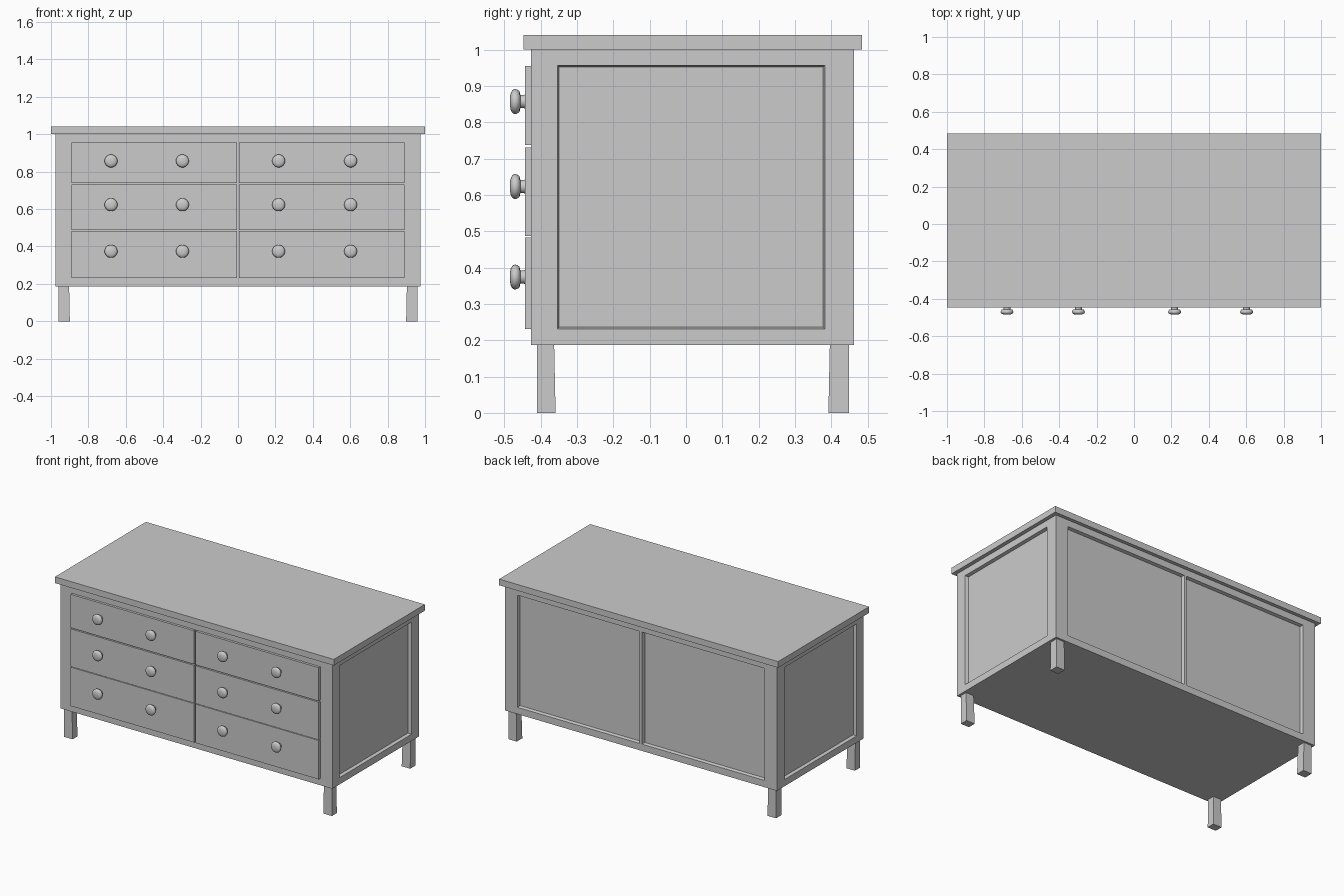
import bpy, bmesh, math
from mathutils import Vector, Matrix

if "Cube" in bpy.data.objects:
    bpy.data.objects.remove(bpy.data.objects["Cube"])


def finish(name, bm, smooth=False):
    bmesh.ops.recalc_face_normals(bm, faces=bm.faces)
    me = bpy.data.meshes.new(name)
    bm.to_mesh(me)
    bm.free()
    ob = bpy.data.objects.new(name, me)
    bpy.context.collection.objects.link(ob)
    if smooth:
        bpy.ops.object.select_all(action='DESELECT')
        bpy.context.view_layer.objects.active = ob
        ob.select_set(True)
        bpy.ops.object.shade_smooth_by_angle(angle=math.radians(50))
    return ob


def box_bm(lo, hi):
    bm = bmesh.new()
    bmesh.ops.create_cube(bm, size=1)
    lo, hi = Vector(lo), Vector(hi)
    for v in bm.verts:
        v.co = Vector([lo[i] + (v.co[i] + .5) * (hi[i] - lo[i]) for i in range(3)])
    return bm


# cabinet body with recessed side panels and two recessed back panels
bm = box_bm((-.975, -.427, .187), (.975, .462, 1.0))
bmesh.ops.bisect_plane(bm, geom=bm.verts[:] + bm.edges[:] + bm.faces[:],
                       plane_co=(0, 0, 0), plane_no=(1, 0, 0))
bm.normal_update()
for f in [f for f in bm.faces if abs(f.normal.x) > .9 or f.normal.y > .9]:
    side = abs(f.normal.x) > .9
    sign = 1 if f.calc_center_median().x > 0 else -1
    mid = f.calc_center_median()
    bmesh.ops.inset_individual(bm, faces=[f], thickness=.03)
    for v in f.verts:
        v.co.z = .957 if v.co.z > mid.z else .231
        if side:
            v.co.y = .382 if v.co.y > mid.y else -.354
        else:
            v.co.x = sign * (.885 if abs(v.co.x) > abs(mid.x) else .009)
    # sloped moulding down to the panel
    bmesh.ops.inset_individual(bm, faces=[f], thickness=.007, depth=-.02)
finish("cabinet_body", bm)

# table top
finish("top_board", box_bm((-1, -.447, 1.0), (1, .485, 1.04)))

# drawer fronts and lathed knobs
KNOB = [(.021, -.003), (.018, .004), (.018, .013), (.029, .0155), (.033, .022),
        (.0345, .028), (.032, .034), (.025, .039), (.013, .0415), (0, .042)]
KNOB_X = {-1: (-.679, -.297), 1: (.217, .602)}
rows = [("lower", .231, .483, .374), ("middle", .487, .731, .623), ("upper", .738, .955, .857)]
for s, col in ((-1, "left"), (1, "right")):
    for row, z0, z1, kz in rows:
        x0, x1 = sorted((s * .006, s * .889))
        finish(f"drawer_{row}_{col}", box_bm((x0, -.443, z0), (x1, -.42, z1)))
        for i, kx in enumerate(KNOB_X[s]):
            bm = bmesh.new()
            vs = [bm.verts.new((r, -d, 0)) for r, d in KNOB]
            es = [bm.edges.new(p) for p in zip(vs, vs[1:])]
            bmesh.ops.spin(bm, geom=vs + es, cent=(0, 0, 0), axis=(0, 1, 0),
                           angle=2 * math.pi, steps=24)
            bmesh.ops.remove_doubles(bm, verts=bm.verts, dist=1e-4)
            bm.transform(Matrix.Translation((kx, -.443, kz)))
            finish(f"knob_{row}_{col}_{i + 1}", bm, smooth=True)

# legs, slightly wider at the foot on the inner faces
for s, col in ((-1, "left"), (1, "right")):
    for name, outer, inner, foot in (("front", -.41, -.363, -.359), ("back", .449, .396, .392)):
        y0, y1 = sorted((outer, inner))
        x0, x1 = sorted((s * .903, s * .96))
        bm = box_bm((x0, y0, 0), (x1, y1, .19))
        for v in bm.verts:
            if v.co.z < .1:
                if abs(v.co.y - inner) < 1e-4:
                    v.co.y = foot
                if abs(v.co.x) < .93:
                    v.co.x = s * .899
        finish(f"{name}_leg_{col}", bm)
